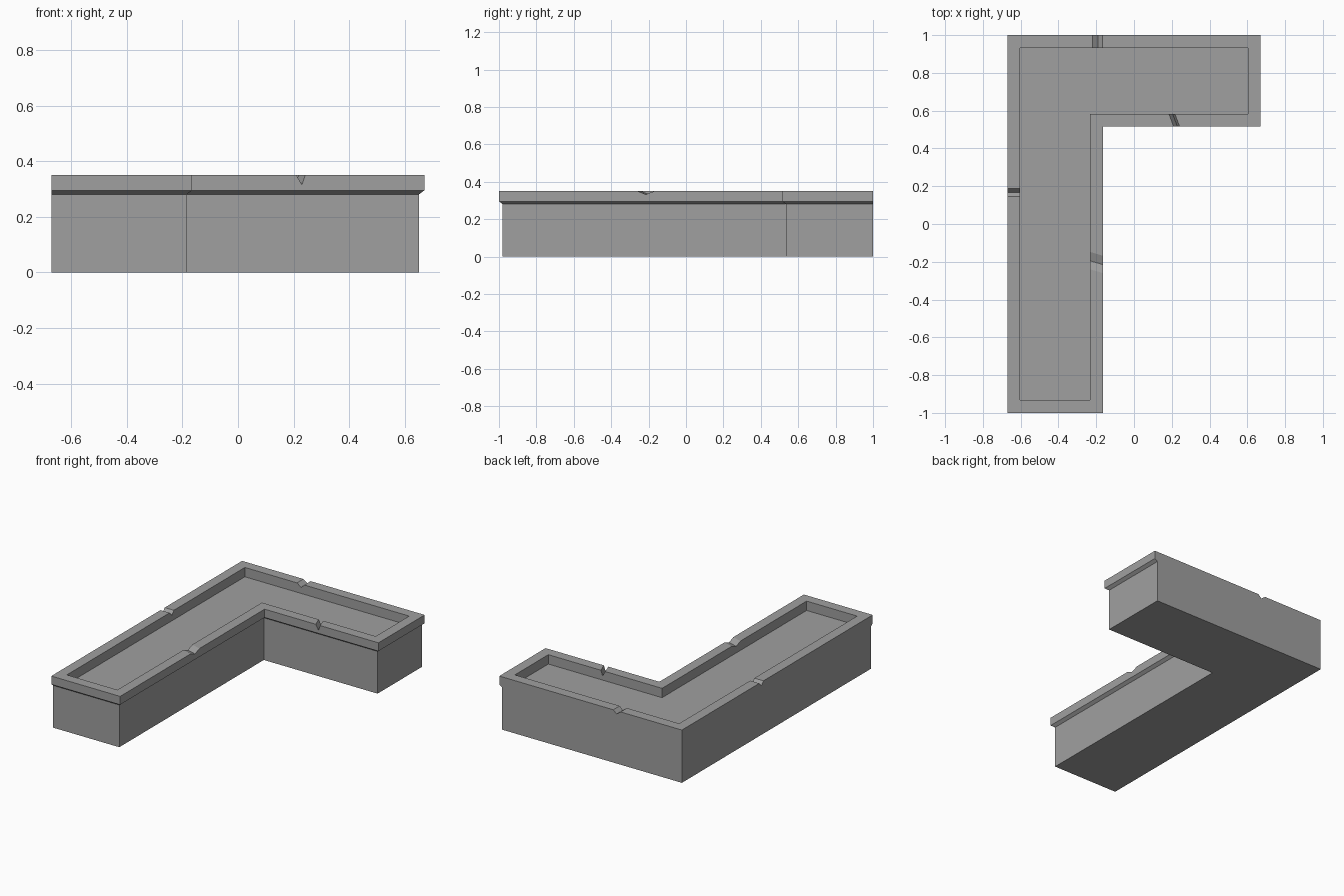
import bpy
import bmesh
from mathutils import Vector

cube = bpy.data.objects.get("Cube")
if cube:
    bpy.data.objects.remove(cube, do_unlink=True)

stone = bpy.data.materials.new("grey stone")
stone.use_nodes = True
GREY = (0.35, 0.35, 0.35, 1)
stone.diffuse_color = GREY
stone.node_tree.nodes["Principled BSDF"].inputs["Base Color"].default_value = GREY

TOP = 0.35


def make_object(name, bm):
    bmesh.ops.recalc_face_normals(bm, faces=bm.faces)
    mesh = bpy.data.meshes.new(name)
    bm.to_mesh(mesh)
    bm.free()
    obj = bpy.data.objects.new(name, mesh)
    bpy.context.collection.objects.link(obj)
    mesh.materials.append(stone)
    return obj


def loft(name, rings):
    """Solid skinned through equal-length rings and capped at both ends."""
    bm = bmesh.new()
    loops = [[bm.verts.new(p) for p in ring] for ring in rings]
    n = len(loops[0])
    for a, b in zip(loops, loops[1:]):
        for i in range(n):
            j = (i + 1) % n
            bm.faces.new((a[i], a[j], b[j], b[i]))
    bm.faces.new(loops[0])
    bm.faces.new(loops[-1])
    return make_object(name, bm)


def l_ring(z, lip=0.0, inset=0.0):
    """L outline: lip pulls in the overhanging sides, inset pulls in all sides."""
    d = lip + inset
    left, right, back, front = -0.67 + inset, 0.67 - d, 1 - inset, -1 + d
    cx, cy = -0.165 - d, 0.515 + d
    return [(left, front, z), (cx, front, z), (cx, cy, z),
            (right, cy, z), (right, back, z), (left, back, z)]


# Wall section with overhanging coping and sunken roof
wall = loft("parapet_wall", [
    l_ring(0, lip=0.02), l_ring(0.28, lip=0.02), l_ring(0.295), l_ring(TOP),
    l_ring(TOP, inset=0.067), l_ring(0.288, inset=0.067)])


def chip(name, inner, outer, along, before, after, depth):
    """Cut a V-shaped chip across the rim between two points on its crest."""
    a, b = Vector((*inner, TOP)), Vector((*outer, TOP))
    over = (b - a) * 0.3
    side, down = Vector((*along, 0)), Vector((0, 0, -depth))
    rings = []
    for p in (a - over, b + over):
        tip = p + down
        rings.append([tip, tip + 2 * (side * after - down),
                      tip + 2 * (-side * before - down)])
    cutter = loft(name, rings)
    cutter.hide_render = True
    mod = wall.modifiers.new(name, "BOOLEAN")
    mod.operation, mod.solver, mod.object = "DIFFERENCE", "EXACT", cutter
    bpy.context.view_layer.objects.active = wall
    bpy.ops.object.modifier_apply(modifier=name)
    bpy.data.objects.remove(cutter, do_unlink=True)


# Chips in the coping
X, Y = (1, 0), (0, 1)
chip("inner_back_chip", (0.205, 0.582), (0.23, 0.515), X, 0.02, 0.012, 0.035)
chip("inner_side_chip", (-0.232, -0.195), (-0.165, -0.215), Y, 0.045, 0.047, 0.018)
chip("left_chip", (-0.603, 0.167), (-0.67, 0.167), Y, 0.022, 0.022, 0.025)
chip("back_chip", (-0.19, 0.933), (-0.19, 1), X, 0.03, 0.023, 0.022)
